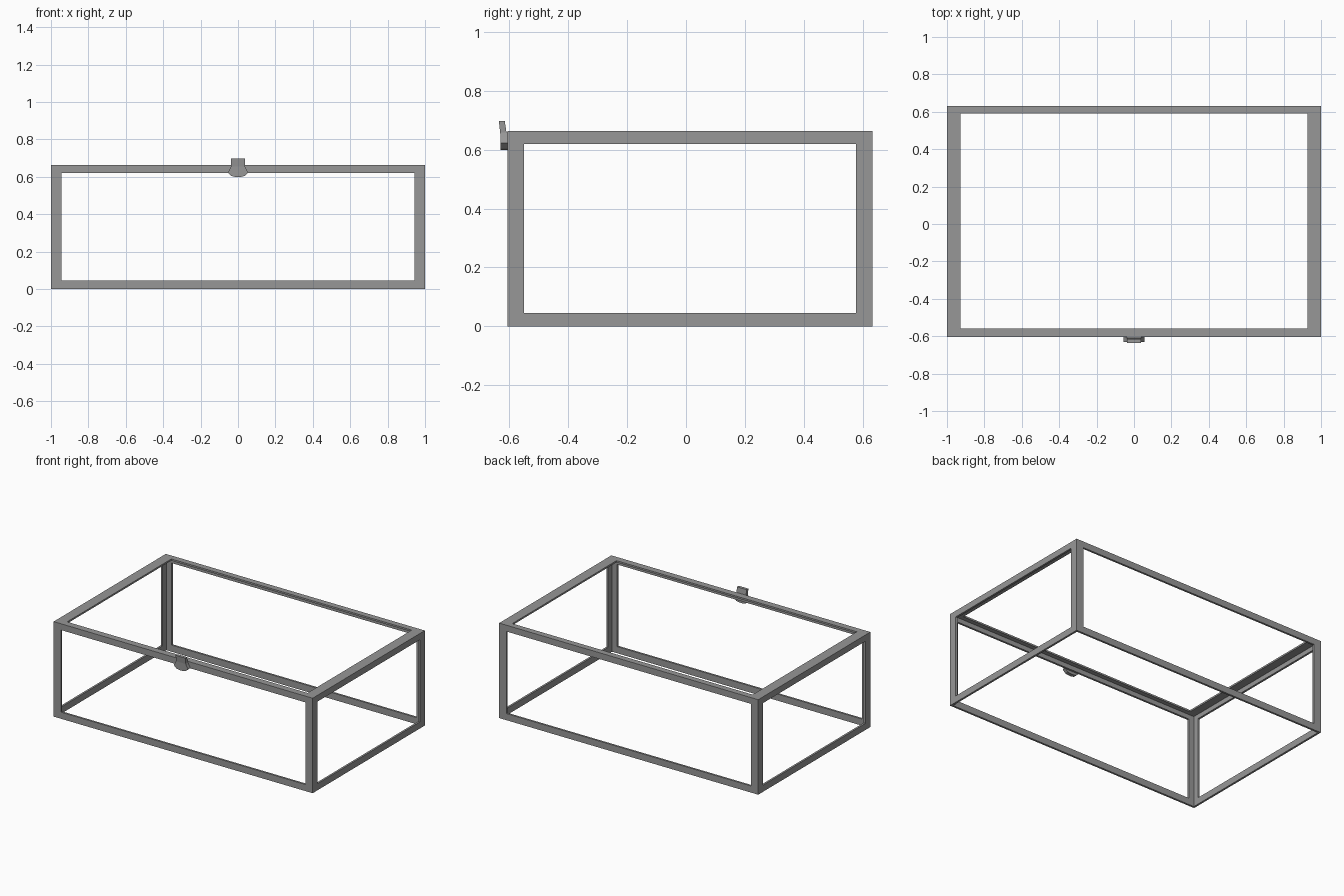
import bpy, bmesh

if "Cube" in bpy.data.objects:
    bpy.data.objects.remove(bpy.data.objects["Cube"])

# Overall frame extents
X = 1.0
YF, YB = -0.605, 0.632
H = 0.663
T = 0.014         # metal thickness
FL = 0.012        # top flange thickness
LEG = 0.055       # width of each corner post leg
RAIL = 0.046      # height of the rails

# Dark grey metal
metal = bpy.data.materials.new("dark_metal")
metal.diffuse_color = (0.31, 0.31, 0.31, 1)
metal.use_nodes = True
metal.node_tree.nodes["Principled BSDF"].inputs["Base Color"].default_value = metal.diffuse_color


def finish(name, bm):
    """Turn a bmesh into a named metal object."""
    bmesh.ops.recalc_face_normals(bm, faces=bm.faces)
    mesh = bpy.data.meshes.new(name)
    bm.to_mesh(mesh)
    bm.free()
    mesh.materials.append(metal)
    ob = bpy.data.objects.new(name, mesh)
    bpy.context.collection.objects.link(ob)


def skin(bm, rings, closed=False):
    """Join rings of vertices with quads, capped unless closed."""
    n = len(rings[0])
    following = rings[1:] + (rings[:1] if closed else [])
    for a, b in zip(rings, following):
        for i in range(n):
            j = (i + 1) % n
            bm.faces.new((a[i], a[j], b[j], b[i]))
    if not closed:
        bm.faces.new(rings[0][::-1])
        bm.faces.new(rings[-1])


def prism(name, layers):
    bm = bmesh.new()
    skin(bm, [[bm.verts.new(p) for p in ring] for ring in layers])
    finish(name, bm)


def ring_frame(name, z0, z1, wx, wf, wb):
    """Rectangular ring with side, front and back widths."""
    bm = bmesh.new()
    outer = [(-X, YF), (X, YF), (X, YB), (-X, YB)]
    inner = [(-X + wx, YF + wf), (X - wx, YF + wf),
             (X - wx, YB - wb), (-X + wx, YB - wb)]
    loops = [[bm.verts.new((x, y, z)) for x, y in pts]
             for pts, z in ((outer, z0), (outer, z1), (inner, z1), (inner, z0))]
    skin(bm, loops, closed=True)
    finish(name, bm)


# Bottom rails and hanging lip of the top rails
ring_frame("bottom_rails", 0, RAIL, T, T, T)
ring_frame("top_rail_lip", H - RAIL + 0.002, H - FL, T, T, T)

# Flat top flange, wider along the sides
ring_frame("top_flange", H - FL, H, 0.072, 0.046, 0.042)

# L-section corner posts
for side, sx in (("left", -1), ("right", 1)):
    for end, y0, sy in (("front", YF, 1), ("back", YB, -1)):
        shape = [(0, 0), (LEG, 0), (LEG, T), (T, T), (T, LEG), (0, LEG)]
        prism(f"{end}_{side}_post",
              [[(sx * (X - u), y0 + sy * v, z) for u, v in shape]
               for z in (RAIL, H - RAIL + 0.002)])

# Latch plate on the front rail
half = [(0.037, 0.658), (0.042, 0.645), (0.055, 0.622), (0.036, 0.604), (0.013, 0.599)]
outline = half + [(-x, z) for x, z in reversed(half)]
prism("latch_plate", [[(x, y, z) for x, z in outline] for y in (-0.63, YF)])

# Latch thumb tab leaning outwards
prism("latch_tab",
      [[(-0.037, y, z), (0.037, y, z), (0.037, y + d, z), (-0.037, y + d, z)]
       for y, d, z in ((-0.629, 0.022, 0.645), (-0.635, 0.02, 0.697))])
